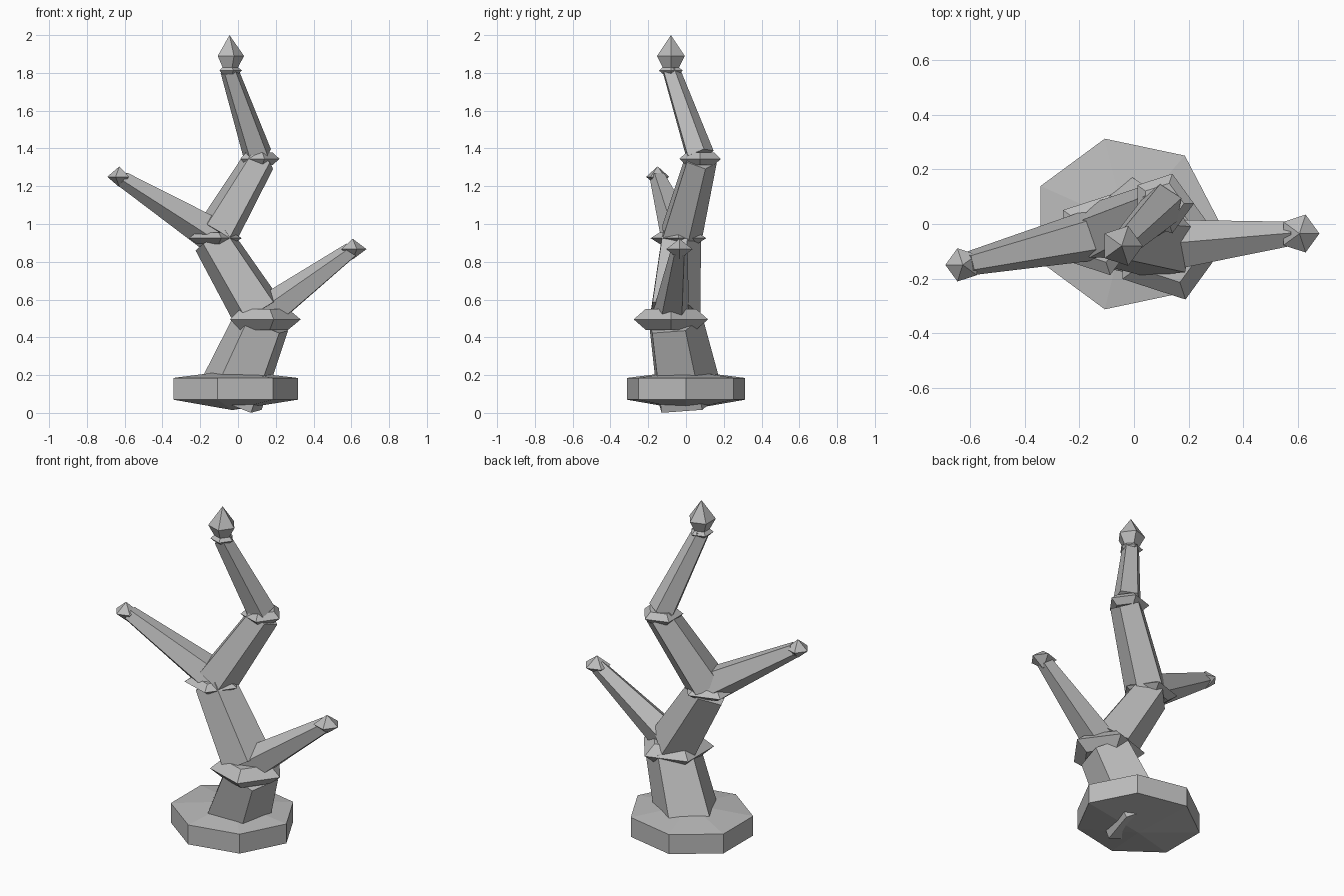
import bpy, bmesh, math
from mathutils import Vector

cube = bpy.data.objects.get("Cube")
if cube:
    bpy.data.objects.remove(cube, do_unlink=True)

grey = bpy.data.materials.new("plain grey")
grey.use_nodes = True
grey.diffuse_color = (0.5, 0.5, 0.5, 1)
grey.node_tree.nodes["Principled BSDF"].inputs["Base Color"].default_value = (0.5, 0.5, 0.5, 1)

UP = Vector((0, 0, 1))


def loft(name, rings, sides=5, angle=0, axis=UP, stretch=1):
    """Flat-sided solid through (centre, radius) rings; radius 0 makes a point."""
    bm = bmesh.new()
    turn = UP.rotation_difference(Vector(axis))
    loops = []
    for centre, radius in rings:
        loop = []
        for i in range(sides if radius else 1):
            a = math.radians(angle) + math.tau * i / sides
            offset = Vector((math.cos(a), math.sin(a) * stretch, 0)) * radius
            loop.append(bm.verts.new(Vector(centre) + turn @ offset))
        loops.append(loop)
    for low, high in zip(loops, loops[1:]):
        for i in range(sides):
            j = (i + 1) % sides
            corners = [low[i % len(low)], low[j % len(low)],
                       high[j % len(high)], high[i % len(high)]]
            bm.faces.new(list(dict.fromkeys(corners)))
    for loop in (loops[0], loops[-1]):
        if len(loop) > 2:
            bm.faces.new(loop)
    bmesh.ops.recalc_face_normals(bm, faces=bm.faces)
    mesh = bpy.data.meshes.new(name)
    bm.to_mesh(mesh)
    bm.free()
    mesh.materials.append(grey)
    bpy.context.collection.objects.link(bpy.data.objects.new(name, mesh))


def limb(name, start, end, r_start, r_end, angle=22):
    """Tapered five-sided stem with square-cut ends."""
    loft(name, [(start, r_start), (end, r_end)], angle=angle,
         axis=Vector(end) - Vector(start))


def stack(name, centre, profile, **options):
    """Vertical solid from (height, radius) pairs about a centre."""
    c = Vector(centre)
    loft(name, [(c + UP * h, r) for h, r in profile], **options)


# Seven-sided base with shallow cones above and below
stack("base", (-0.03, 0, 0),
      [(0.015, 0), (0.07, 0.347), (0.185, 0.347), (0.225, 0)],
      sides=7, stretch=0.925)

# Zigzag trunk
limb("trunk_lower", (-0.04, 0.01, 0.071), (0.13, -0.065, 0.48), 0.19, 0.155)
limb("trunk_middle", (0.11, -0.068, 0.53), (-0.13, -0.035, 0.92), 0.145, 0.115)
limb("trunk_upper", (-0.115, -0.03, 0.945), (0.115, 0.075, 1.34), 0.118, 0.09)
limb("trunk_top", (0.105, 0.07, 1.365), (-0.045, -0.08, 1.81), 0.08, 0.05)

# Sharp-rimmed collars at the trunk joints
collars = [
    ((0.125, -0.08, 0.495), 0.207, 0.055),
    ((-0.135, -0.04, 0.925), 0.155, 0.03),
    ((0.105, 0.075, 1.345), 0.115, 0.033),
    ((-0.045, -0.08, 1.812), 0.066, 0.018),
]
for n, (centre, r, h) in enumerate(collars, 1):
    stack(f"collar_{n}", centre, [(-h, r * 0.68), (0, r), (h, r * 0.68)])

# Side branches
limb("left_branch", (0.13, -0.08, 0.51), (0.6, -0.035, 0.86), 0.1, 0.045, 180)
limb("right_branch", (-0.13, -0.035, 0.945), (-0.61, -0.146, 1.24), 0.1, 0.045, 49)

# Pointed tips
stack("top_finial", (-0.045, -0.08, 1.89), [(-0.08, 0.035), (0, 0.077), (0.11, 0)])
stack("left_finial", (0.607, -0.035, 0.867), [(-0.055, 0), (0, 0.073), (0.055, 0)])
stack("right_finial", (-0.628, -0.15, 1.25), [(-0.055, 0), (0, 0.064), (0.055, 0)],
      angle=36)
